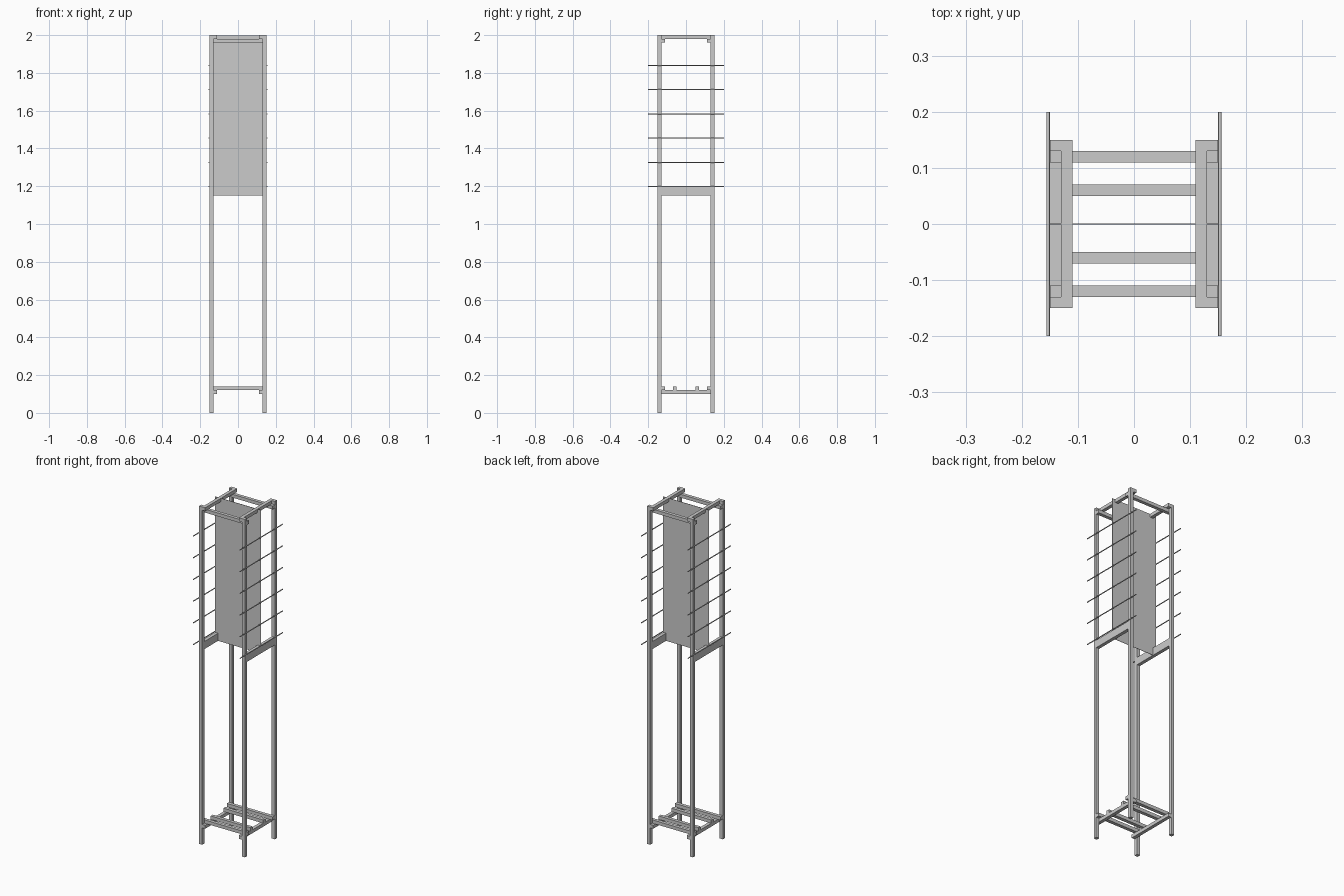
import bpy, math

if "Cube" in bpy.data.objects:
    bpy.data.objects.remove(bpy.data.objects["Cube"])


def box(name, x0, x1, y0, y1, z0, z1):
    bpy.ops.mesh.primitive_cube_add(size=1, location=((x0 + x1) / 2, (y0 + y1) / 2, (z0 + z1) / 2))
    ob = bpy.context.object
    ob.name = name
    ob.scale = (x1 - x0, y1 - y0, z1 - z0)
    bpy.ops.object.transform_apply(location=False, rotation=False, scale=True)
    return ob


def pair(s, a, b):
    return sorted((s * a, s * b))


W, T = 0.15, 0.02  # half width, batten thickness

for sx in (-1, 1):
    # corner posts
    for sy in (-1, 1):
        box("corner_post", *pair(sx, W - T, W), *pair(sy, W - T, W), 0, 2)
    # depth rails inside the posts, bottom and top
    for z, name in ((0.10, "bottom_rail"), (1.98, "top_rail")):
        box(name, *pair(sx, 0.11, 0.13), -W, W, z, z + T)
    # side board between the posts
    box("side_board", *pair(sx, 0.13, W), -0.13, 0.13, 1.15, 1.195)
    # thin hanging rods on the outside of the posts
    for i in range(6):
        bpy.ops.mesh.primitive_cylinder_add(
            vertices=12, radius=0.003, depth=0.4,
            location=(sx * 0.153, 0, 1.198 + 0.1284 * i), rotation=(math.pi / 2, 0, 0))
        bpy.context.object.name = "hanging_rod"
        bpy.ops.object.shade_smooth_by_angle()

# cross battens: shelf ends, shelf middle and top frame
for sy in (-1, 1):
    box("shelf_end_slat", -W, W, *pair(sy, 0.11, 0.13), 0.12, 0.14)
    box("shelf_middle_slat", -0.13, 0.13, *pair(sy, 0.05, 0.07), 0.12, 0.14)
    box("top_cross_bar", -W, W, *pair(sy, 0.11, 0.13), 1.96, 1.98)

# thin centre panel
box("centre_panel", -W, W, -0.001, 0.001, 1.15, 1.999)
